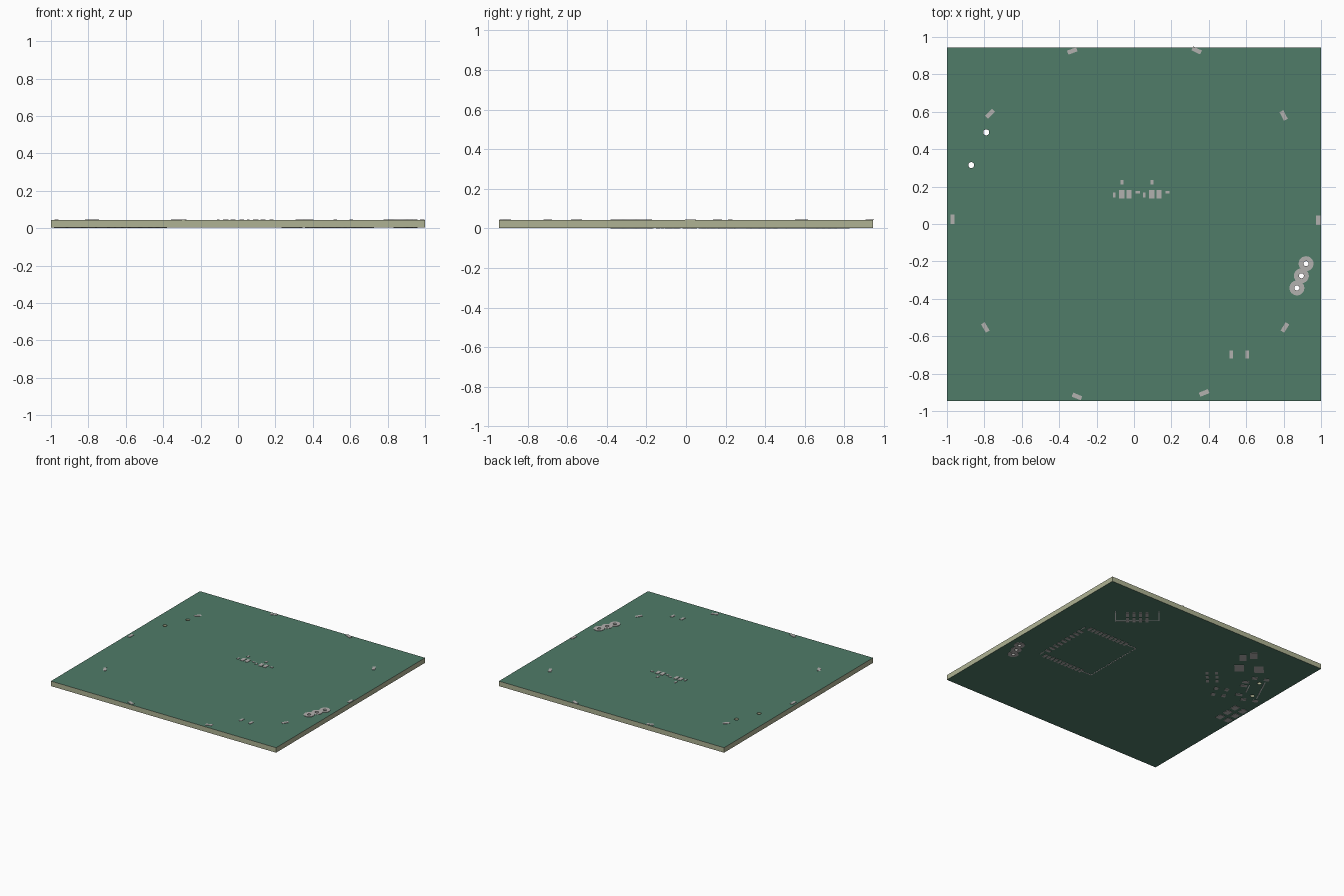
import bpy, bmesh, math
from mathutils import Matrix, Vector

if "Cube" in bpy.data.objects:
    bpy.data.objects.remove(bpy.data.objects["Cube"])

Z0, Z1, T = 0.003, 0.043, 0.003      # board bottom, board top, pad thickness
HX, HY = 1.0, 0.945


def material(name, rgb):
    m = bpy.data.materials.new(name)
    m.diffuse_color = (*rgb, 1)
    m.use_nodes = True
    m.node_tree.nodes["Principled BSDF"].inputs["Base Color"].default_value = m.diffuse_color
    return m


core = material("board_core_tan", (0.43, 0.45, 0.295))
mask = material("solder_mask_green", (0.08, 0.20, 0.14))
metal = material("pad_silver", (0.45, 0.44, 0.43))
silk = material("print_white", (0.85, 0.85, 0.85))


def make(name, bm, *mats):
    me = bpy.data.meshes.new(name)
    bm.to_mesh(me)
    bm.free()
    ob = bpy.data.objects.new(name, me)
    bpy.context.collection.objects.link(ob)
    for m in mats:
        me.materials.append(m)
    return ob


def plates(name, rects, top, mat=metal, origin=(0, 0), angle=0):
    """Thin pads: each rect is (x, y, width, height[, degrees]) in a rotated local frame."""
    bm = bmesh.new()
    z = Z1 + T / 2 if top else Z0 - T / 2
    frame = Matrix.Translation((*origin, z)) @ Matrix.Rotation(math.radians(angle), 4, 'Z')
    for x, y, w, h, *a in rects:
        rot = Matrix.Rotation(math.radians(a[0] if a else 0), 4, 'Z')
        bmesh.ops.create_cube(bm, size=1, matrix=frame @ Matrix.Translation((x, y, 0)) @ rot
                              @ Matrix.Diagonal((w, h, T, 1)))
    return make(name, bm, mat)


def line(a, b, w=0.007):
    """Rect for a printed line from a to b."""
    d = Vector(b) - Vector(a)
    return ((a[0] + b[0]) / 2, (a[1] + b[1]) / 2, d.length + w, w,
            math.degrees(math.atan2(d.y, d.x)))


# Board slab with drilled holes
mount_holes = [(-0.79, 0.49), (-0.87, 0.315)]
header_holes = [(0.92, -0.212), (0.895, -0.277), (0.871, -0.342)]
bm = bmesh.new()
bmesh.ops.create_cube(bm, size=1, matrix=Matrix.Translation((0, 0, (Z0 + Z1) / 2))
                      @ Matrix.Diagonal((2 * HX, 2 * HY, Z1 - Z0, 1)))
board = make("board", bm, core, mask)

bm = bmesh.new()
for x, y in mount_holes + header_holes:
    bmesh.ops.create_cone(bm, cap_ends=True, segments=24, radius1=0.016, radius2=0.016,
                          depth=0.2, matrix=Matrix.Translation((x, y, 0.02)))
cutter = make("hole_cutter", bm)
mod = board.modifiers.new("holes", 'BOOLEAN')
mod.object, mod.operation, mod.solver = cutter, 'DIFFERENCE', 'EXACT'
bpy.context.view_layer.update()
cut = bpy.data.meshes.new_from_object(
    board.evaluated_get(bpy.context.evaluated_depsgraph_get()))
board.modifiers.clear()
board.data = cut
bpy.data.objects.remove(cutter)
cut.materials.clear()
cut.materials.append(core)
cut.materials.append(mask)
for f in cut.polygons:
    f.material_index = 1 if abs(f.normal.z) > 0.9 else 0

# Plated header holes: a flanged sleeve spun from a closed profile
profile = [(0.0135, 0), (0.04, 0), (0.04, Z0 + 0.0005), (0.0165, Z0 + 0.0005),
           (0.0165, Z1 - 0.0005), (0.04, Z1 - 0.0005), (0.04, Z1 + T), (0.0135, Z1 + T)]
bm = bmesh.new()
n = 24
for x, y in header_holes:
    rings = [[bm.verts.new((x + r * math.cos(i * math.tau / n),
                            y + r * math.sin(i * math.tau / n), z)) for r, z in profile]
             for i in range(n)]
    for i in range(n):
        a, b = rings[i], rings[(i + 1) % n]
        for k in range(len(profile)):
            j = (k + 1) % len(profile)
            bm.faces.new((a[k], b[k], b[j], a[j]))
bmesh.ops.recalc_face_normals(bm, faces=bm.faces)
make("header_sleeves", bm, metal)

# Top: ring of ten light pads around the rim
rim = [(-0.33, 0.925, 20), (0.335, 0.928, -25), (-0.77, 0.59, 45), (0.80, 0.58, -62),
       (-0.97, 0.025, 90), (0.985, 0.02, 90), (-0.795, -0.553, -60), (0.807, -0.553, 58),
       (-0.305, -0.922, -22), (0.375, -0.903, 22)]
plates("rim_pads", [(x, y, 0.052, 0.023, a) for x, y, a in rim], True)

# Top: two mirrored-looking centre pad groups and a lower pad pair
centre = []
for ox in (0, 0.16):
    centre += [(ox - 0.105, 0.155, 0.013, 0.025), (ox - 0.065, 0.16, 0.028, 0.046),
               (ox - 0.026, 0.16, 0.026, 0.046), (ox + 0.02, 0.17, 0.022, 0.013),
               (ox - 0.065, 0.223, 0.016, 0.024)]
plates("centre_pads", centre, True)
plates("lower_pad_pair", [(0.52, -0.698, 0.02, 0.042), (0.605, -0.698, 0.02, 0.042)], True)

# Underside: module footprint with pads on three sides and a printed outline
x0, x1, y0, y1 = 0.235, 0.705, -0.21, 0.30
pads = []
for i in range(11):
    x = x1 - 0.03 - i * 0.034
    pads += [(x, y0, 0.02, 0.045), (x, y1, 0.02, 0.045)]
pads += [(x1, y0 + 0.07 + i * 0.046, 0.045, 0.024) for i in range(9)]
plates("module_pads", pads, False)
c = [(x0, y0), (x1 + 0.015, y0), (x1 + 0.015, y1), (x0, y1)]
dashes = [(x0, y0 + 0.012 + i * 0.027, 0.007, 0.016) for i in range(19)]
dashes += [line((x0, y), (x0 + 0.09, y), 0.006) for y in (y0, y1)]
dashes += [line(c[1], (c[1][0], y0 + 0.04), 0.006), line(c[2], (c[2][0], y1 - 0.04), 0.006)]
plates("module_outline", dashes, False, silk)

# Underside: angled programming connector, two rows of pads inside a bracket
TILT = 139.5
conn = (0.52, 0.657)
plates("connector_pads", [(-0.072 + i * 0.048, v, 0.022, 0.058)
                          for i in range(4) for v in (-0.04, 0.04)],
       False, metal, conn, -180 + TILT)
plates("connector_outline", [line((-0.16, 0.05), (0.16, 0.05)),
                             line((-0.16, 0.05), (-0.16, -0.08)),
                             line((0.16, 0.05), (0.16, -0.08))],
       False, silk, conn, TILT)

# Underside: power socket pads
plates("power_pads", [(-0.08, 0.03, 0.07, 0.09), (0.066, 0.05, 0.07, 0.09),
                      (-0.05, -0.12, 0.05, 0.08), (0.03, -0.15, 0.055, 0.09)],
       False, metal, (-0.574, 0.64), TILT)

# Underside: small component pads
plates("small_pads_a", [(u, v, 0.022, 0.035) for u in (-0.035, 0.035) for v in (-0.06, 0, 0.06)],
       False, metal, (-0.465, 0.337), TILT)
plates("small_pads_b", [(u, v, 0.035, 0.03) for u in (-0.045, 0.045) for v in (-0.04, 0.04)],
       False, metal, (-0.65, 0.206), 65)

# Underside: slide switch pads and outline beside the two locating holes
sw = (-0.83, 0.40)
plates("switch_pads", [(u, -0.10, 0.028, 0.05) for u in (-0.10, 0.035, 0.09)]
       + [(u, v, 0.03, 0.04) for u in (-0.16, 0.16) for v in (-0.05, 0.04)],
       False, metal, sw, 65)
plates("switch_outline", [line((-0.12, 0.04), (0.12, 0.04)), line((-0.05, -0.06), (0.05, -0.06))],
       False, silk, sw, 65)

# Underside: edge pads near the left side
plates("edge_pads", [(x, y, 0.045, 0.055) for x in (-0.96, -0.885) for y in (-0.07, 0.015, 0.10)],
       False)
